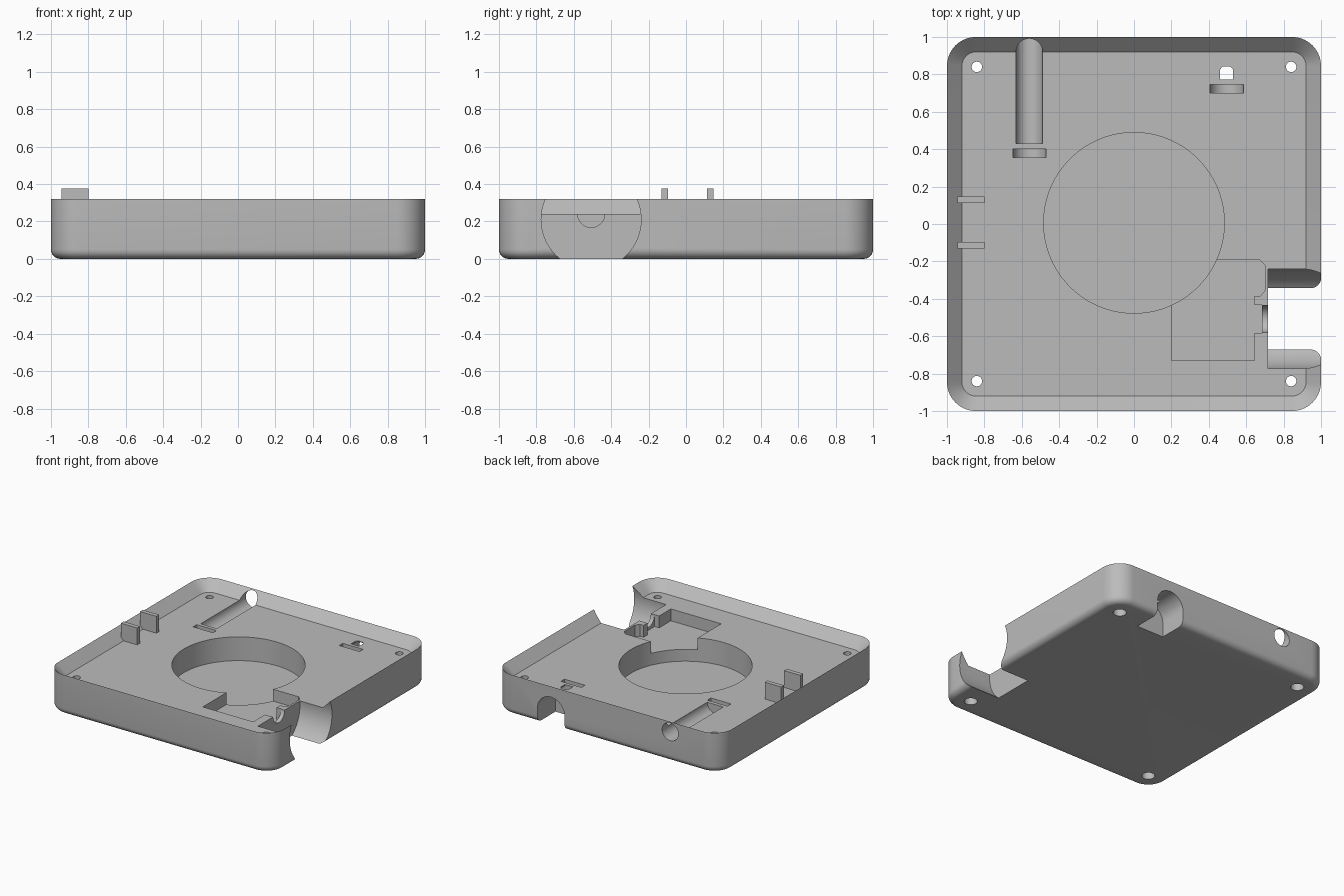
import bpy
import bmesh
from math import sin, cos, pi, radians
from mathutils import Matrix

if "Cube" in bpy.data.objects:
    bpy.data.objects.remove(bpy.data.objects["Cube"])

grey = bpy.data.materials.new("light_grey")
grey.use_nodes = True
colour = (0.5, 0.5, 0.5, 1)
grey.diffuse_color = colour
grey.node_tree.nodes["Principled BSDF"].inputs["Base Color"].default_value = colour


def finish(name, bm):
    bmesh.ops.recalc_face_normals(bm, faces=bm.faces)
    mesh = bpy.data.meshes.new(name)
    bm.to_mesh(mesh)
    bm.free()
    mesh.materials.append(grey)
    obj = bpy.data.objects.new(name, mesh)
    bpy.context.collection.objects.link(obj)
    return obj


def prism(name, points, z0, z1):
    bm = bmesh.new()
    face = bm.faces.new([bm.verts.new((x, y, z0)) for x, y in points])
    new = bmesh.ops.extrude_face_region(bm, geom=[face])["geom"]
    verts = [v for v in new if isinstance(v, bmesh.types.BMVert)]
    bmesh.ops.translate(bm, verts=verts, vec=(0, 0, z1 - z0))
    return finish(name, bm)


def box(name, x0, x1, y0, y1, z0, z1):
    return prism(name, [(x0, y0), (x1, y0), (x1, y1), (x0, y1)], z0, z1)


def cylinder(name, radius, start, end, axis, a, b, segments=64):
    """Cylinder along an axis; a and b are its other two centre coordinates."""
    mid = (start + end) / 2
    turn, place = {
        "X": (Matrix.Rotation(pi / 2, 4, "Y"), (mid, a, b)),
        "Y": (Matrix.Rotation(pi / 2, 4, "X"), (a, mid, b)),
        "Z": (Matrix.Identity(4), (a, b, mid)),
    }[axis]
    bm = bmesh.new()
    bmesh.ops.create_cone(bm, cap_ends=True, segments=segments, radius1=radius,
                          radius2=radius, depth=end - start,
                          matrix=Matrix.Translation(place) @ turn)
    return finish(name, bm)


def rounded_square(half, radius, steps=10):
    points = []
    for quarter, (sx, sy) in enumerate([(1, 1), (-1, 1), (-1, -1), (1, -1)]):
        for i in range(steps + 1):
            t = (quarter + i / steps) * pi / 2
            points.append((sx * (half - radius) + radius * cos(t),
                           sy * (half - radius) + radius * sin(t)))
    return points


# Tray body: filleted underside, straight sides, sloping inner rim and floor
FLOOR, RIM, FILLET, CORNER = 0.24, 0.32, 0.05, 0.155
sections = []
for i in range(7):
    t = i / 6 * pi / 2
    inset = FILLET * (1 - sin(t))
    sections.append((inset, FILLET * (1 - cos(t))))
sections += [(0, RIM), (0.08, FLOOR)]
bm = bmesh.new()
rings = [[bm.verts.new((x, y, z)) for x, y in rounded_square(1 - inset, CORNER - inset)]
         for inset, z in sections]
for low, high in zip(rings, rings[1:]):
    for i in range(len(low)):
        j = (i + 1) % len(low)
        bm.faces.new((low[i], low[j], high[j], high[i]))
bm.faces.new(rings[0])
bm.faces.new(rings[-1])
tray = finish("tray_body", bm)

cutters = []
# Round well and the stepped pocket beside it
cutters.append(cylinder("well_cutter", 0.483, 0.05, 0.5, "Z", 0, 0.006, 96))
pocket = [(0.2, -0.19), (0.67, -0.19), (0.7, -0.22), (0.7, -0.355), (0.675, -0.385),
          (0.645, -0.385), (0.645, -0.432), (0.685, -0.432), (0.685, -0.582),
          (0.645, -0.582), (0.645, -0.73), (0.2, -0.73)]
cutters.append(prism("pocket_cutter", pocket, 0.145, 0.5))

# Large round side opening and the half-round notch leading into it
cutters.append(cylinder("opening_cutter", 0.267, 0.717, 1.2, "X", -0.507, 0.21, 96))
cutters.append(cylinder("notch_cutter", 0.072, 0.67, 0.75, "X", -0.507, FLOOR))

# Cable channel through the back wall, with disc slots for ties
cutters.append(cylinder("channel_cutter", 0.071, 0.43, 1.2, "Y", -0.56, FLOOR))
cutters.append(cylinder("channel_slot_cutter", 0.088, 0.355, 0.4, "Y", -0.558, FLOOR))
cutters.append(cylinder("back_slot_cutter", 0.09, 0.7, 0.745, "Y", 0.495, FLOOR))

# Arched recess under the back edge, opening through the floor
arch = 0.12
cutters.append(cylinder("arch_cutter", arch, 0.772, 1.2, "Y", 0.495, 0.115))
cutters.append(box("arch_lower_cutter", 0.495 - arch, 0.495 + arch, 0.772, 1.2, -0.1, 0.115))
hole = [(0.46, 0.772), (0.53, 0.772), (0.53, 0.825), (0.515, 0.843), (0.475, 0.843), (0.46, 0.825)]
cutters.append(prism("arch_hole_cutter", hole, 0.1, 0.4))

# Counterbored screw holes
for sx in (-1, 1):
    for sy in (-1, 1):
        cutters.append(cylinder("screw_cutter", 0.028, -0.1, 0.5, "Z", sx * 0.84, sy * 0.84, 24))
        cutters.append(cylinder("counterbore_cutter", 0.048, -0.1, 0.06, "Z", sx * 0.84, sy * 0.84, 32))

bpy.context.view_layer.objects.active = tray
for cutter in cutters:
    cutter.hide_render = True
    cut = tray.modifiers.new("cut", "BOOLEAN")
    cut.operation = "DIFFERENCE"
    cut.solver = "EXACT"
    cut.object = cutter
    bpy.ops.object.modifier_apply(modifier=cut.name)
    bpy.data.objects.remove(cutter)

# Pair of upright tabs by the side wall
box("back_tab", -0.945, -0.8, 0.112, 0.146, 0.22, 0.375)
box("front_tab", -0.945, -0.8, -0.132, -0.097, 0.22, 0.375)

bpy.ops.object.select_all(action="DESELECT")
tray.select_set(True)
bpy.ops.object.shade_smooth_by_angle(angle=radians(30))
